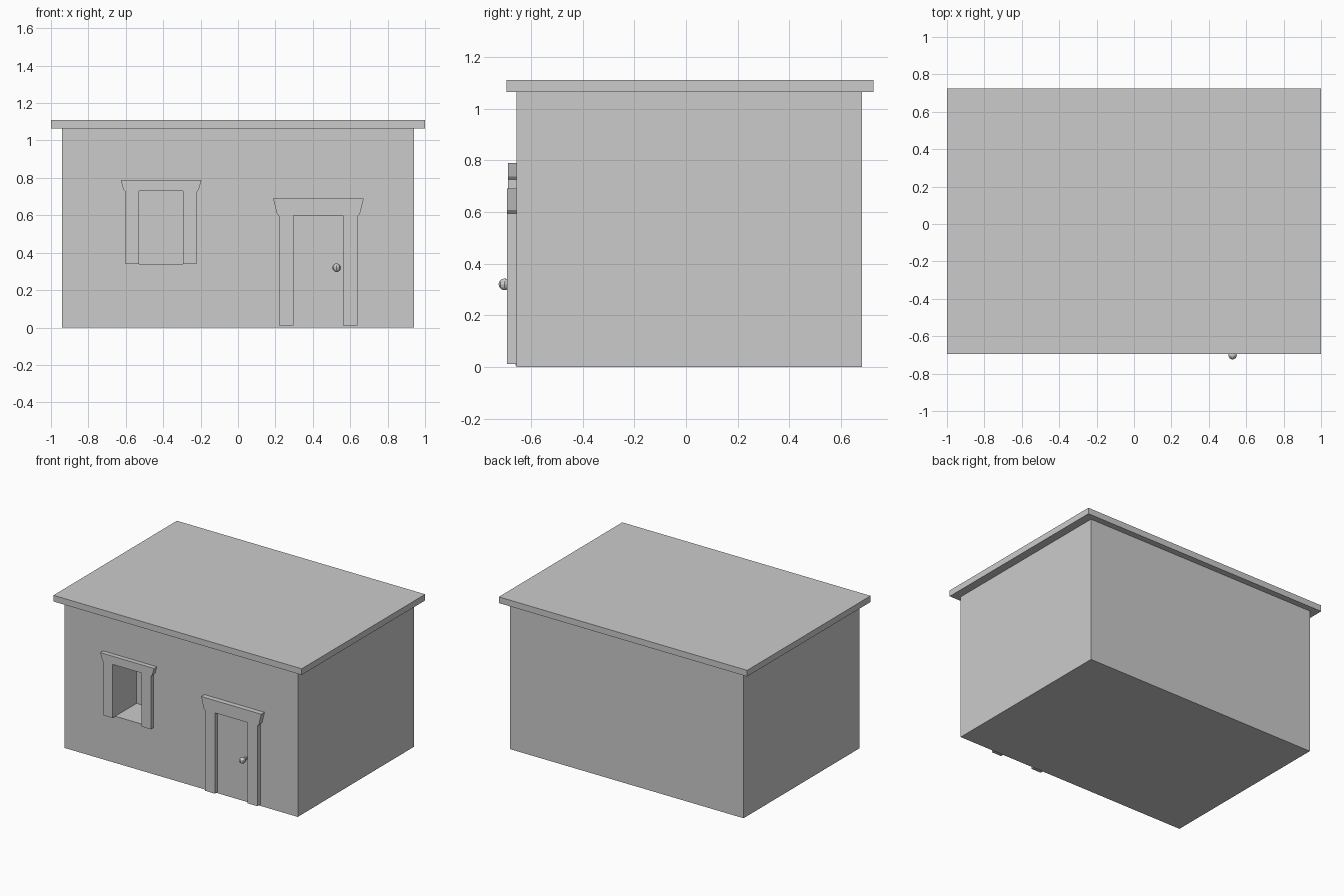
import bpy, bmesh
from mathutils import Matrix

if "Cube" in bpy.data.objects:
    bpy.data.objects.remove(bpy.data.objects["Cube"])

WALL_Y = -0.655


def finish(name, bm):
    bmesh.ops.recalc_face_normals(bm, faces=bm.faces)
    mesh = bpy.data.meshes.new(name)
    bm.to_mesh(mesh)
    bm.free()
    obj = bpy.data.objects.new(name, mesh)
    bpy.context.collection.objects.link(obj)
    return obj


def prism(name, outline, y0, y1):
    """Extrude an x-z outline along y."""
    bm = bmesh.new()
    face = bm.faces.new([bm.verts.new((x, y0, z)) for x, z in outline])
    ext = bmesh.ops.extrude_face_region(bm, geom=[face])
    verts = [v for v in ext["geom"] if isinstance(v, bmesh.types.BMVert)]
    bmesh.ops.translate(bm, verts=verts, vec=(0, y1 - y0, 0))
    return finish(name, bm)


def box(name, x, y, z):
    return prism(name, [(x[0], z[0]), (x[1], z[0]), (x[1], z[1]), (x[0], z[1])], *y)


def surround(name, cx, inner, outer, top, z0, z1, z2, front):
    """Two jambs and a flared lintel as one mirrored outline."""
    half = [(inner, z1), (inner, z0), (outer, z0), (outer, z1 - 0.005),
            (outer + 0.012, z1 + 0.008), (top, z2)]
    outline = [(cx + x, z) for x, z in half]
    outline += [(cx - x, z) for x, z in reversed(half)]
    return prism(name, outline, front, WALL_Y)


# Walls with a window recess
walls = box("walls", (-0.94, 0.94), (WALL_Y, 0.68), (0, 1.065))
cutter = box("window_cutter", (-0.53, -0.295), (-0.8, -0.41), (0.34, 0.73))
cutter.hide_render = True
cutter.hide_viewport = True
cut = walls.modifiers.new("window_recess", "BOOLEAN")
cut.operation = "DIFFERENCE"
cut.solver = "EXACT"
cut.object = cutter

# Overhanging roof slab
box("roof", (-1, 1), (-0.695, 0.725), (1.065, 1.11))

# Window and door surrounds
surround("window_frame", -0.411, 0.117, 0.19, 0.216, 0.34, 0.73, 0.79, -0.688)
surround("door_frame", 0.43, 0.132, 0.21, 0.242, 0.012, 0.60, 0.69, -0.692)

# Door panel
box("door", (0.298, 0.562), (-0.66, WALL_Y), (0.007, 0.60))

# Faceted knob and its stem
bm = bmesh.new()
bmesh.ops.create_uvsphere(bm, u_segments=8, v_segments=6, radius=0.023,
                          matrix=Matrix.Translation((0.527, -0.702, 0.32)))
finish("door_knob", bm)
box("knob_stem", (0.519, 0.535), (-0.695, -0.66), (0.312, 0.328))
